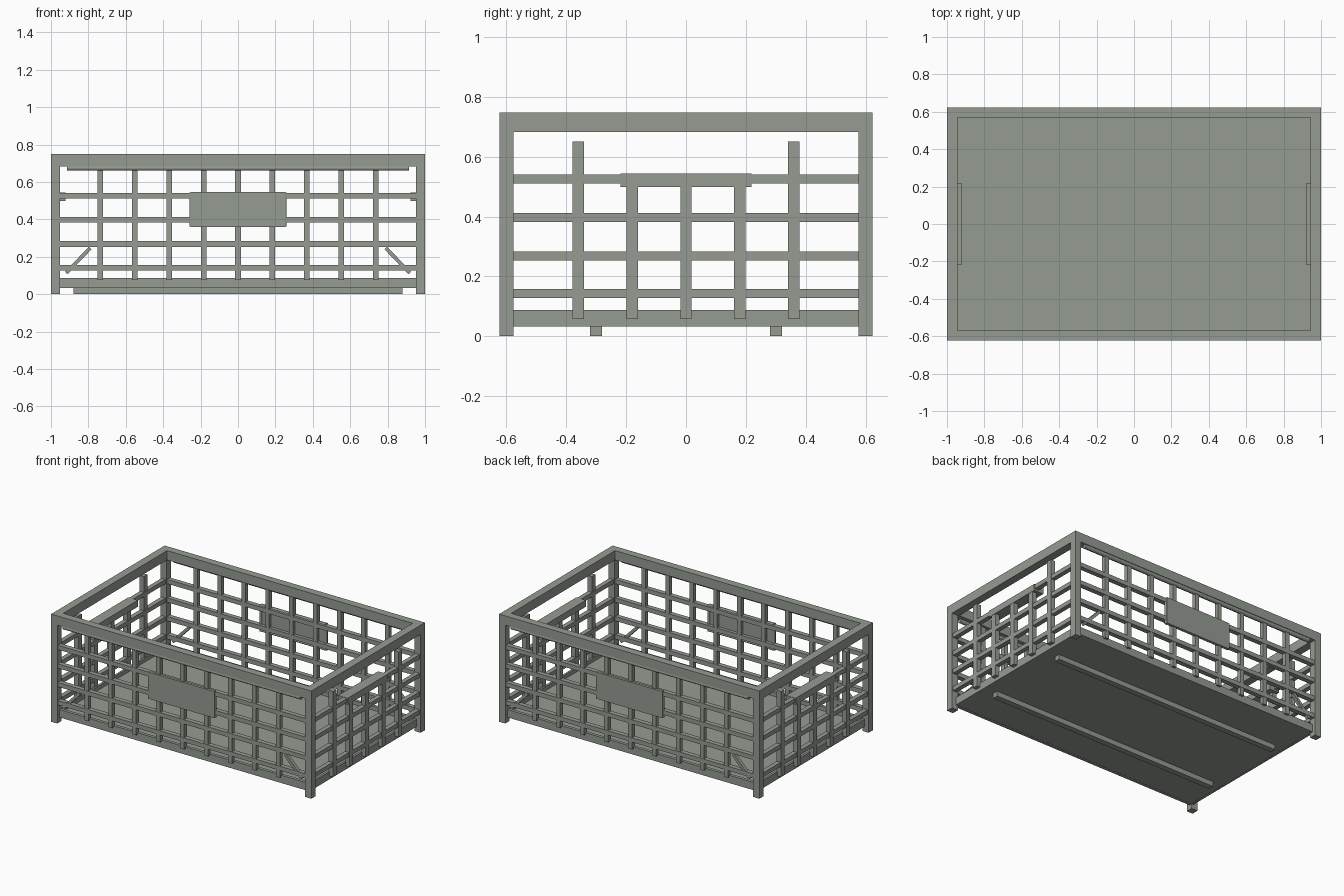
import bpy, math
from mathutils import Vector

if "Cube" in bpy.data.objects:
    bpy.data.objects.remove(bpy.data.objects["Cube"])

metal = bpy.data.materials.new("grey green paint")
metal.diffuse_color = (0.30, 0.33, 0.29, 1)
metal.use_nodes = True
metal.node_tree.nodes["Principled BSDF"].inputs["Base Color"].default_value = metal.diffuse_color


def finish(ob, name):
    ob.name = name
    ob.data.materials.append(metal)
    return ob


def box(name, x0, x1, y0, y1, z0, z1):
    bpy.ops.mesh.primitive_cube_add(size=1, location=((x0 + x1) / 2, (y0 + y1) / 2, (z0 + z1) / 2))
    ob = bpy.context.object
    ob.scale = (abs(x1 - x0), abs(y1 - y0), abs(z1 - z0))
    bpy.ops.object.transform_apply(location=False, rotation=False, scale=True)
    return finish(ob, name)


def rod(name, a, b, r):
    a, b = Vector(a), Vector(b)
    d = b - a
    bpy.ops.mesh.primitive_cylinder_add(vertices=16, radius=r, depth=d.length, location=(a + b) / 2,
                                        rotation=d.to_track_quat('Z', 'Y').to_euler())
    return finish(bpy.context.object, name)


X, Y, H = 1.0, 0.623, 0.748
PX, PY = 0.953, 0.576          # inner faces of the posts
BARS = [0.142, 0.268, 0.397, 0.526]

# floor slab and skids
box("floor", -0.96, 0.96, -0.583, 0.583, 0.034, 0.06)
for s in (-1, 1):
    box("skid", -0.88, 0.88, s * 0.28, s * 0.32, 0, 0.036)

# corner posts
for sx in (-1, 1):
    for sy in (-1, 1):
        box("corner_post", sx * PX, sx * X, sy * PY, sy * Y, 0, 0.70)

# long sides
for s in (-1, 1):
    box("long_top_rail", -X, X, s * 0.57, s * Y, 0.683, H)
    box("long_bottom_rail", -PX, PX, s * 0.576, s * 0.598, 0.033, 0.087)
    for z in BARS:
        box("long_bar", -PX, PX, s * 0.583, s * 0.616, z - 0.015, z + 0.015)
    for i in range(-4, 5):
        x = i * 0.184
        box("long_upright", x - 0.015, x + 0.015, s * 0.584, s * 0.614, 0.075, 0.69)
    # side plate with a thin tube rim behind its edges
    box("side_plate", -0.254, 0.254, s * 0.606, s * 0.623, 0.36, 0.545)
    for e in (-1, 1):
        rod("plate_rim", (e * 0.25, s * 0.608, 0.362), (e * 0.25, s * 0.608, 0.543), 0.01)
        z = 0.4525 + e * 0.085
        rod("plate_rim", (-0.25, s * 0.608, z), (0.25, s * 0.608, z), 0.009)
    # round rod under the top rail
    rod("hinge_rod", (-0.913, s * 0.607, 0.675), (0.913, s * 0.607, 0.675), 0.015)
    # corner braces
    for sx in (-1, 1):
        a, b = Vector((sx * 0.918, s * 0.602, 0.113)), Vector((sx * 0.79, s * 0.602, 0.247))
        d = b - a
        br = box("corner_brace", -d.length / 2, d.length / 2, -0.012, 0.012, -0.01, 0.01)
        br.rotation_euler = (0, -math.atan2(d.z, d.x), 0)
        br.location = (a + b) / 2

# short ends
for s in (-1, 1):
    box("end_top_rail", s * 0.944, s * X, -0.57, 0.57, 0.683, H)
    box("end_bottom_rail", s * 0.953, s * 0.968, -PY, PY, 0.033, 0.087)
    for z in BARS:
        box("end_bar", s * 0.96, s * 0.992, -PY, PY, z - 0.015, z + 0.015)
    for i in range(-2, 3):
        y = i * 0.18
        top = 0.65 if abs(i) == 2 else 0.505
        box("end_upright", s * 0.962, s * 0.995, y - 0.019, y + 0.019, 0.057, top)
    box("end_handle", s * 0.923, s * 0.997, -0.219, 0.219, 0.498, 0.543)
